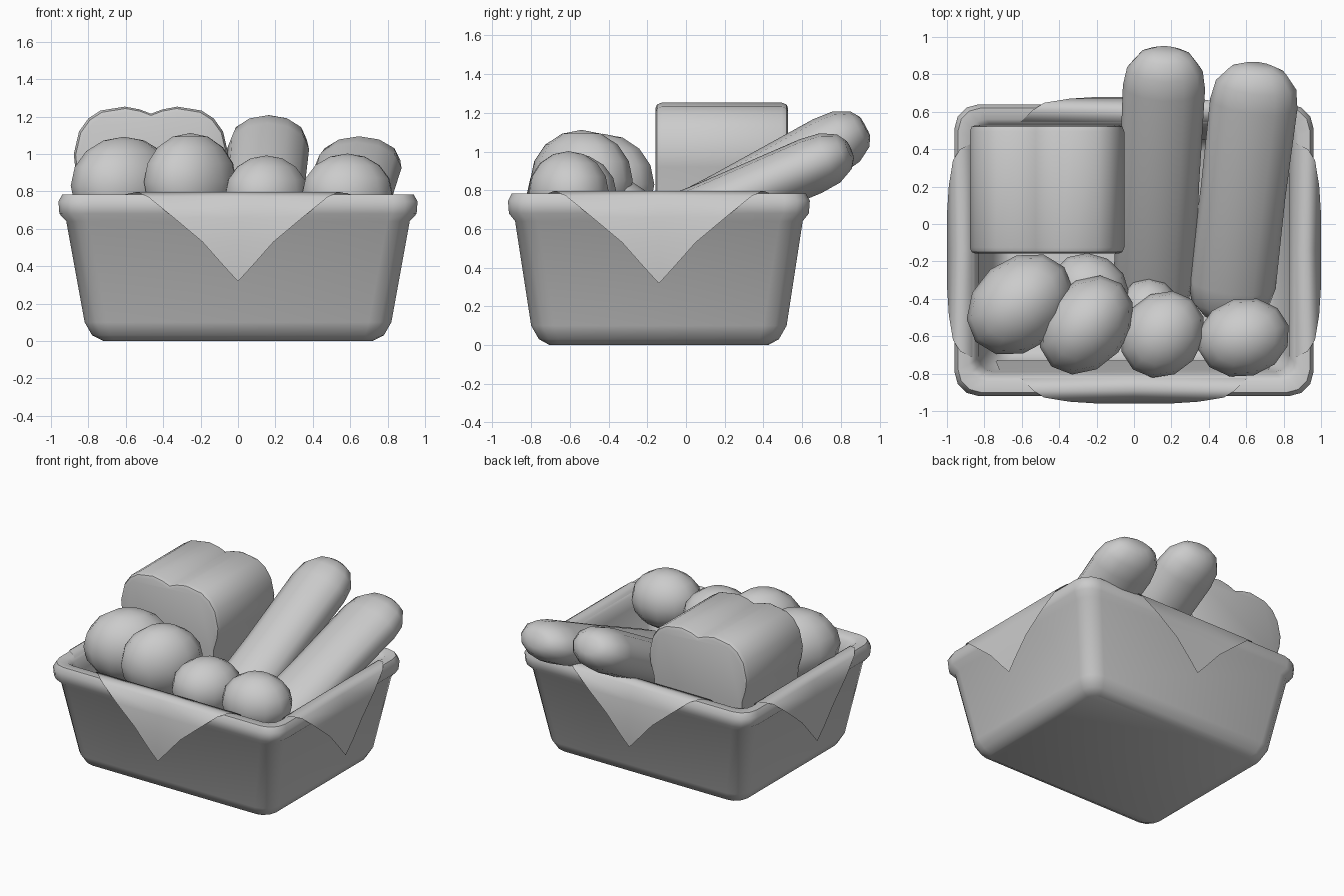
import bpy, bmesh, math
from mathutils import Matrix, Vector

if "Cube" in bpy.data.objects:
    bpy.data.objects.remove(bpy.data.objects["Cube"])

grey = bpy.data.materials.new("plain grey")
grey.diffuse_color = (0.6, 0.6, 0.6, 1)
grey.use_nodes = True
grey.node_tree.nodes["Principled BSDF"].inputs["Base Color"].default_value = grey.diffuse_color
CY = -0.14  # basket centre in y


def finish(name, bm, angle=50, fix=True):
    if fix:
        bmesh.ops.recalc_face_normals(bm, faces=bm.faces)
    me = bpy.data.meshes.new(name)
    bm.to_mesh(me)
    bm.free()
    me.materials.append(grey)
    ob = bpy.data.objects.new(name, me)
    bpy.context.collection.objects.link(ob)
    bpy.ops.object.select_all(action='DESELECT')
    ob.select_set(True)
    bpy.context.view_layer.objects.active = ob
    bpy.ops.object.shade_smooth_by_angle(angle=math.radians(angle))
    return ob


def loft(bm, loops):
    rings = [[bm.verts.new(p) for p in loop] for loop in loops]
    n = len(rings[0])
    for a, b in zip(rings, rings[1:]):
        for i in range(n):
            j = (i + 1) % n
            bm.faces.new((a[i], a[j], b[j], b[i]))
    bm.faces.new(rings[0][::-1])
    bm.faces.new(rings[-1])


def rounded_rect(hx, hy, z, r, segs=3):
    pts = []
    for k, (sx, sy) in enumerate([(1, 1), (-1, 1), (-1, -1), (1, -1)]):
        for s in range(segs + 1):
            a = math.radians(90 * (k + s / segs))
            pts.append((sx * (hx - r) + r * math.cos(a),
                        CY + sy * (hy - r) + r * math.sin(a), z))
    return pts


# Basket: outside wall, rolled rim, inside wall and floor
bm = bmesh.new()
loft(bm, [rounded_rect(hx, hx - dy, z, r) for hx, dy, z, r in [
    (0.72, 0.155, 0.0, 0.06), (0.78, 0.16, 0.03, 0.10), (0.82, 0.16, 0.10, 0.12),
    (0.918, 0.175, 0.64, 0.12), (0.955, 0.18, 0.68, 0.13), (0.96, 0.18, 0.745, 0.13),
    (0.94, 0.18, 0.783, 0.12), (0.88, 0.18, 0.783, 0.09), (0.85, 0.18, 0.755, 0.08),
    (0.83, 0.18, 0.68, 0.08), (0.75, 0.16, 0.12, 0.08), (0.68, 0.15, 0.07, 0.06)]])
finish("basket", bm)

# Cloth: a flap over each side; offset from rim, height, half width
drape = [(-0.19, 0.25, 0.74), (-0.14, 0.60, 0.72), (-0.12, 0.70, 0.66), (-0.09, 0.785, 0.60),
         (-0.03, 0.797, 0.54), (0.008, 0.77, 0.48), (0.03, 0.66, 0.345),
         (0.04, 0.53, 0.19), (0.04, 0.40, 0.075), (0.035, 0.32, 0.002)]
for k, side in enumerate(["front", "right", "back", "left"]):
    reach = 0.96 if k % 2 else 0.78
    rot = Matrix.Rotation(k * math.pi / 2, 3, 'Z')
    bm = bmesh.new()
    rows = []
    for d, z, w in drape:
        if k % 2:
            w = min(w, 0.57)
        rows.append([bm.verts.new(rot @ Vector((t * w, -reach - d, z)) + Vector((0, CY, 0)))
                     for t in (-1, 0, 1)])
    for a, b in zip(rows, rows[1:]):
        for i in range(2):
            bm.faces.new((a[i], b[i], b[i + 1], a[i + 1]))
    finish("cloth_" + side, bm, 60, False)

# Loaf: twin-topped slice profile, extruded with softened ends
half = [(0, 1.215), (0.06, 1.238), (0.14, 1.253), (0.27, 1.232), (0.335, 1.19),
        (0.385, 1.12), (0.413, 1.0), (0.405, 0.92), (0.375, 0.82), (0.36, 0.40), (0.33, 0.36)]
profile = half + [(-x, z) for x, z in half[:0:-1]]
bm = bmesh.new()
loops = []
for y, inset in [(-0.158, 0.03), (-0.15, 0.01), (-0.125, 0), (0.495, 0), (0.52, 0.01), (0.528, 0.03)]:
    loops.append([(-0.465 + x * (1 - inset / 0.41), y, 0.8 + (z - 0.8) * (1 - inset / 0.45))
                  for x, z in profile])
loft(bm, loops)
finish("loaf", bm, 45)


# Baguettes: flattened capsules leaning out over the back rim
def baguette(name, low, tip, rx, rz):
    low, tip = Vector(low), Vector(tip)
    axis = (tip - low).normalized()
    across = axis.cross(Vector((0, 0, 1))).normalized()
    up = across.cross(axis)
    length = (tip - low).length
    shape = [(0, 0.3), (0.03, 0.6), (0.10, 0.88), (0.22, 1), (length * 0.5, 0.97),
             (length - 0.22, 1), (length - 0.11, 0.92), (length - 0.03, 0.65), (length, 0.35)]
    bm = bmesh.new()
    loft(bm, [[low + axis * d + across * (rx * s * math.cos(a)) + up * (rz * s * math.sin(a))
               for a in [i * math.tau / 12 for i in range(12)]] for d, s in shape])
    finish(name, bm, 60)


baguette("baguette_left", (0.10, -0.48, 0.37), (0.17, 0.925, 1.13), 0.22, 0.16)
baguette("baguette_right", (0.50, -0.52, 0.43), (0.665, 0.845, 1.01), 0.235, 0.15)

# Rolls: squashed balls, centre, radii and turn
rolls = [((-0.61, -0.43, 0.83), (0.31, 0.245, 0.262), 40),
         ((-0.255, -0.54, 0.85), (0.29, 0.225, 0.262), 50),
         ((0.152, -0.59, 0.785), (0.245, 0.215, 0.207), 50),
         ((0.585, -0.607, 0.79), (0.25, 0.21, 0.212), 15),
         ((0.08, -0.47, 0.62), (0.17, 0.18, 0.18), 0),
         ((-0.24, -0.36, 0.66), (0.22, 0.20, 0.20), -30)]
for i, (c, r, turn) in enumerate(rolls):
    bm = bmesh.new()
    bmesh.ops.create_uvsphere(bm, u_segments=12, v_segments=8, radius=1.0)
    bm.transform(Matrix.Translation(c) @ Matrix.Rotation(math.radians(turn), 4, 'Z')
                 @ Matrix.Diagonal((*r, 1)))
    finish("roll_%d" % (i + 1), bm, 60)
